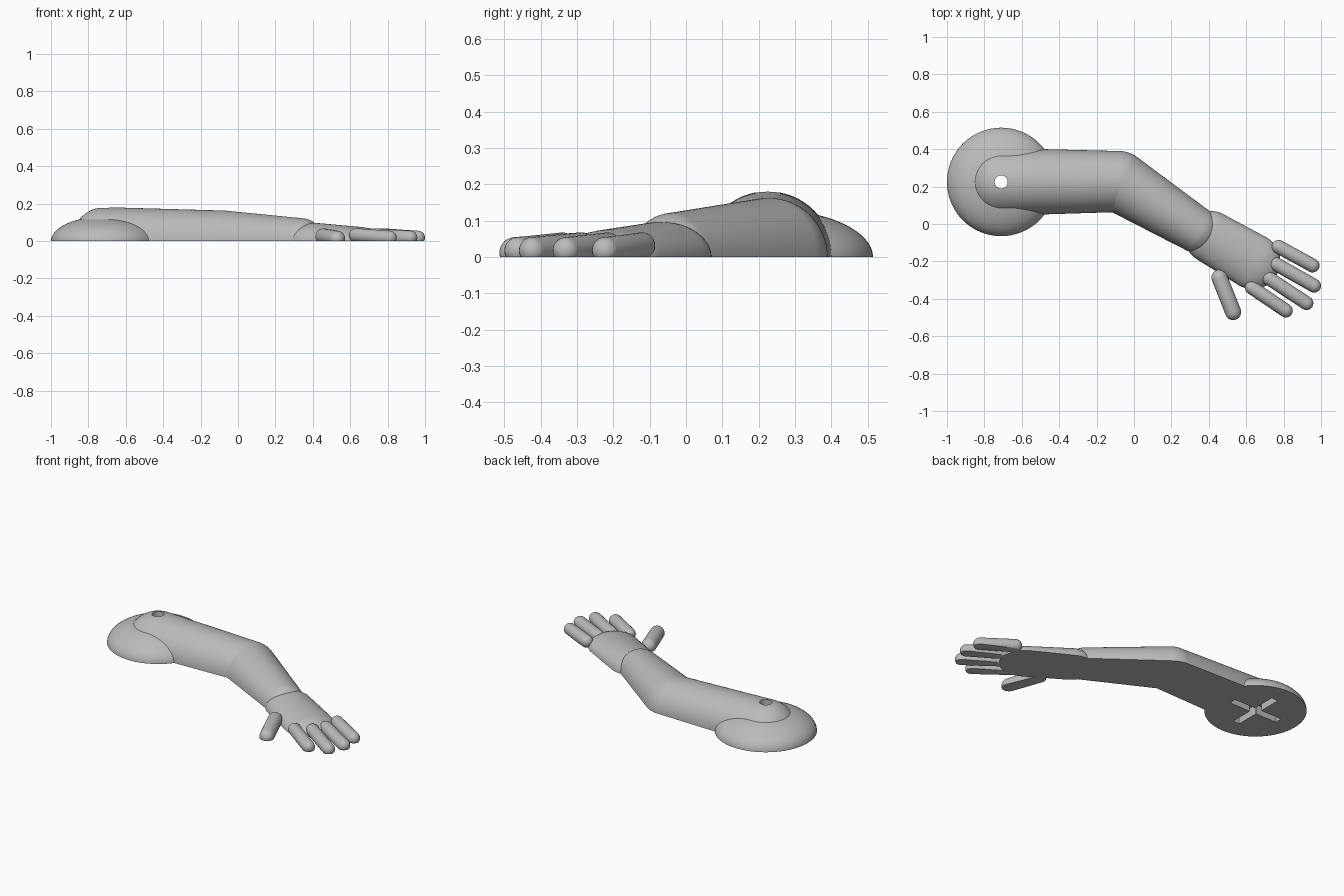
import bpy, bmesh, math
from mathutils import Vector, Matrix

if "Cube" in bpy.data.objects:
    bpy.data.objects.remove(bpy.data.objects["Cube"])

grey = bpy.data.materials.new("plain_grey")
grey.use_nodes = True
colour = (0.5, 0.5, 0.5, 1)
grey.diffuse_color = colour
grey.node_tree.nodes["Principled BSDF"].inputs["Base Color"].default_value = colour


def make_object(name, bm):
    mesh = bpy.data.meshes.new(name)
    bm.to_mesh(mesh)
    bm.free()
    mesh.materials.append(grey)
    obj = bpy.data.objects.new(name, mesh)
    bpy.context.collection.objects.link(obj)
    return obj


def rounded_limb(name, start, end, segments=48):
    """Tapered capsule between two balls (x, y, z, radius, height), cut flat at z = 0."""
    axis = Vector(end[:3]) - Vector(start[:3])
    axis.z = 0
    turn = Matrix.Identity(4)
    if axis.length > 0:
        turn = axis.to_track_quat('Z', 'Y').to_matrix().to_4x4()
    balls = bmesh.new()
    for x, y, z, radius, height in {start, end}:
        squash = Matrix.Diagonal((radius, radius, height, 1))
        bmesh.ops.create_uvsphere(balls, u_segments=segments, v_segments=segments // 2, radius=1,
                                  matrix=Matrix.Translation((x, y, z)) @ squash @ turn)
    bm = bmesh.new()
    for v in balls.verts:
        bm.verts.new(v.co)
    balls.free()
    bmesh.ops.convex_hull(bm, input=bm.verts[:])
    inside = [v for v in bm.verts if not v.link_faces]
    bmesh.ops.delete(bm, geom=inside, context='VERTS')
    bmesh.ops.bisect_plane(bm, geom=bm.verts[:] + bm.edges[:] + bm.faces[:], dist=1e-5,
                           plane_co=(0, 0, 0), plane_no=(0, 0, 1), clear_inner=True)
    rim = [e for e in bm.edges if e.is_boundary]
    bmesh.ops.holes_fill(bm, edges=rim, sides=0)
    bmesh.ops.recalc_face_normals(bm, faces=bm.faces[:])
    return make_object(name, bm)


SHOULDER = (-0.71, 0.225)
wrist = (0.337, -0.033, 0, 0.122, 0.122)
elbow = (-0.08, 0.227, 0, 0.163, 0.163)

# Arm and palm
shoulder_ball = (*SHOULDER, 0, 0.29, 0.132)
shoulder = rounded_limb("shoulder", shoulder_ball, shoulder_ball, 64)
upper_arm = rounded_limb("upper_arm", (*SHOULDER, 0, 0.181, 0.181), elbow, 64)
forearm = rounded_limb("forearm", elbow, wrist, 64)
palm = rounded_limb("palm", (0.41, -0.07, 0, 0.14, 0.097), (0.635, -0.2, 0, 0.148, 0.076))
parts = [shoulder, upper_arm, forearm, palm]

# Fingers and thumb: base and tip in plan
digits = {
    "index_finger": ((0.63, -0.34), (0.812, -0.463)),
    "middle_finger": ((0.72, -0.29), (0.922, -0.423)),
    "ring_finger": ((0.76, -0.215), (0.963, -0.33)),
    "little_finger": ((0.773, -0.122), (0.955, -0.222)),
    "thumb": ((0.457, -0.287), (0.53, -0.471)),
}
for name, (base, tip) in digits.items():
    r = 0.043 if name == "thumb" else 0.037
    parts.append(rounded_limb(name, (*base, 0.068 - r, r, r), (*tip, 0.055 - r, r, r), 24))


# Cutters: through hole and cross-shaped recess underneath
def cut(targets, bm):
    cutter = make_object("cutter", bm)
    cutter.hide_render = True
    for obj in targets:
        mod = obj.modifiers.new("cut", 'BOOLEAN')
        mod.operation = 'DIFFERENCE'
        mod.solver = 'EXACT'
        mod.object = cutter
        bpy.context.view_layer.objects.active = obj
        bpy.ops.object.modifier_apply(modifier=mod.name)
    bpy.data.objects.remove(cutter)


bm = bmesh.new()
bmesh.ops.create_cone(bm, cap_ends=True, segments=32, radius1=0.035, radius2=0.035, depth=1,
                      matrix=Matrix.Translation((*SHOULDER, 0)))
cut([shoulder, upper_arm], bm)
for size in ((0.34, 0.045, 0.12), (0.045, 0.34, 0.12)):
    bm = bmesh.new()
    bmesh.ops.create_cube(bm, size=1, matrix=Matrix.Translation((*SHOULDER, 0))
                          @ Matrix.Diagonal((*size, 1)))
    cut([shoulder, upper_arm], bm)

# Smooth shading with sharp rims
bpy.ops.object.select_all(action='DESELECT')
for obj in parts:
    obj.select_set(True)
bpy.context.view_layer.objects.active = parts[0]
bpy.ops.object.shade_smooth_by_angle(angle=math.radians(35))
